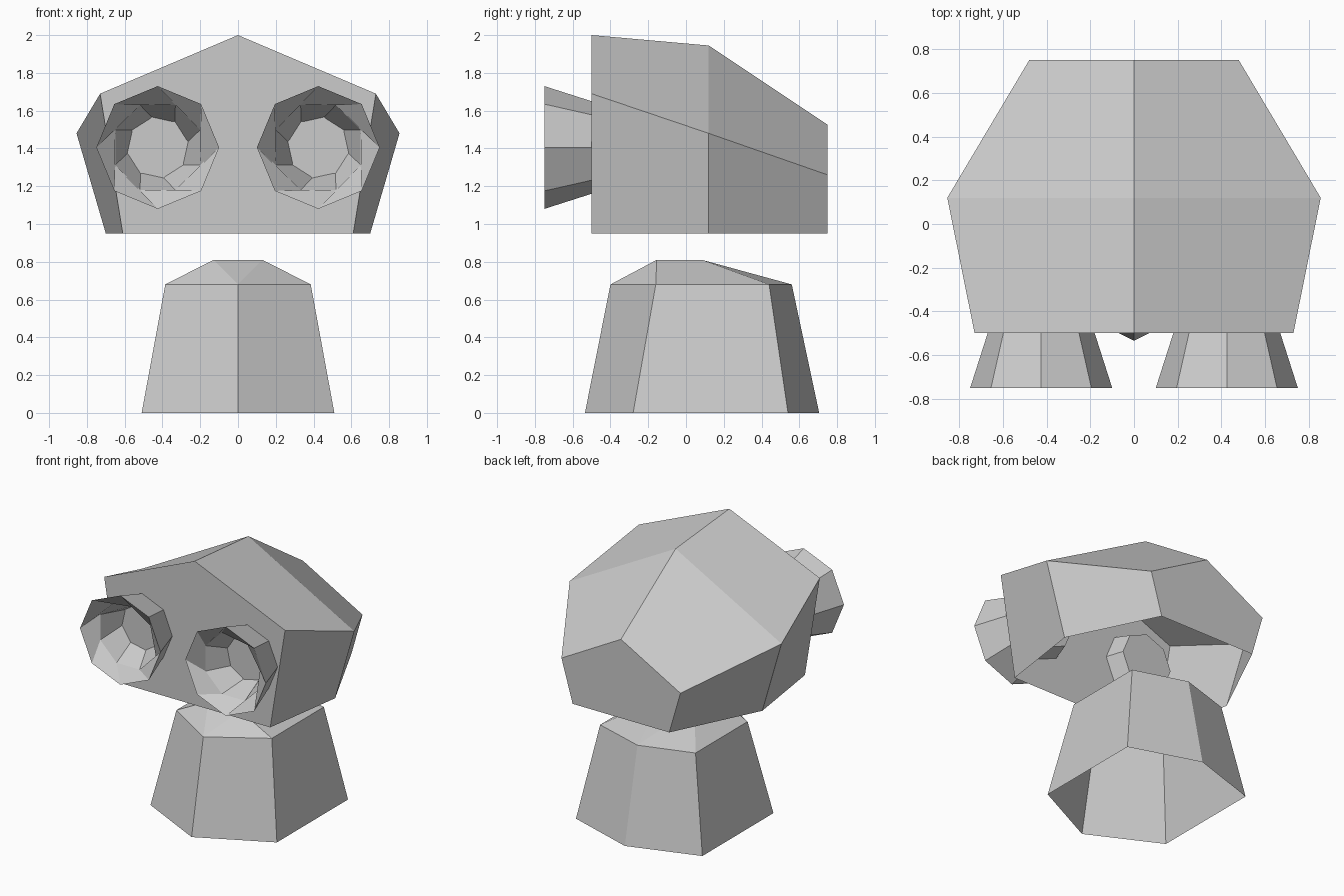
import bpy, bmesh, math

if "Cube" in bpy.data.objects:
    bpy.data.objects.remove(bpy.data.objects["Cube"])

grey = bpy.data.materials.new("light_grey")
grey.use_nodes = True
colour = (0.6, 0.6, 0.6, 1)
grey.diffuse_color = colour
grey.node_tree.nodes["Principled BSDF"].inputs["Base Color"].default_value = colour


def add_object(name, bm):
    mesh = bpy.data.meshes.new(name)
    bm.to_mesh(mesh)
    bm.free()
    mesh.materials.append(grey)
    obj = bpy.data.objects.new(name, mesh)
    bpy.context.collection.objects.link(obj)
    return obj


def add_ring(bm, points):
    return [bm.verts.new(p) for p in points]


def bridge(bm, a, b, closed=True):
    """Join two rings of equal length with quads."""
    n = len(a)
    for i in range(n if closed else n - 1):
        j = (i + 1) % n
        bm.faces.new((a[i], a[j], b[j], b[i]))


# Head: three gabled sections joined front to back, open underneath
def head_section(y, peak, shoulder_x, shoulder_z, foot_x, foot_z=0.95):
    return [(foot_x, y, foot_z), (shoulder_x, y, shoulder_z), (0, y, peak),
            (-shoulder_x, y, shoulder_z), (-foot_x, y, foot_z)]


bm = bmesh.new()
front = add_ring(bm, head_section(-0.5, 2.0, 0.73, 1.69, 0.61))
middle = add_ring(bm, head_section(0.12, 1.945, 0.855, 1.48, 0.70))
back = add_ring(bm, head_section(0.75, 1.525, 0.48, 1.26, 0.39))
bridge(bm, front, middle, closed=False)
bridge(bm, middle, back, closed=False)
bm.faces.new(front)
bm.faces.new(back[::-1])
bmesh.ops.recalc_face_normals(bm, faces=bm.faces)
add_object("head", bm)


# Eyes: flared octagonal tubes with a twisted hollow, passing through the face
def eye_ring(y, radius, twist=0):
    angles = [math.radians(45 * i + twist) for i in range(8)]
    return [(0.425 + radius * math.cos(a), y, 1.405 + radius * math.sin(a))
            for a in angles]


bm = bmesh.new()
rings = [add_ring(bm, eye_ring(*r)) for r in (
    (-0.375, 0.205), (-0.75, 0.325), (-0.66, 0.243, 22.5), (-0.49, 0.16, 35))]
for a, b in zip(rings, rings[1:]):
    bridge(bm, a, b)
bm.faces.new(rings[0])
bm.faces.new(rings[-1])
bmesh.ops.recalc_face_normals(bm, faces=bm.faces)
eyes = add_object("eyes", bm)
mirror = eyes.modifiers.new("mirror", "MIRROR")
mirror.use_mirror_merge = False


# Body: tapered six-sided base, open underneath, with a sloped cap
def hexagon(z, half, y_front, y_a, y_b, y_back):
    return [(0, y_front, z), (half, y_a, z), (half, y_b, z),
            (0, y_back, z), (-half, y_b, z), (-half, y_a, z)]


bm = bmesh.new()
bottom = add_ring(bm, hexagon(0, 0.51, -0.535, -0.28, 0.54, 0.705))
rim = add_ring(bm, hexagon(0.68, 0.385, -0.40, -0.16, 0.44, 0.56))
cap = add_ring(bm, [(0.13, -0.155, 0.81), (0.13, 0.085, 0.81),
                    (-0.13, 0.085, 0.81), (-0.13, -0.155, 0.81)])
bridge(bm, bottom, rim)
bm.faces.new(cap)
for face in ((rim[1], rim[2], cap[1], cap[0]), (rim[4], rim[5], cap[3], cap[2]),
             (rim[0], rim[1], cap[0]), (rim[0], cap[0], cap[3]), (rim[0], cap[3], rim[5]),
             (rim[3], cap[1], rim[2]), (rim[3], cap[2], cap[1]), (rim[3], rim[4], cap[2])):
    bm.faces.new(face)
bmesh.ops.recalc_face_normals(bm, faces=bm.faces)
add_object("body", bm)
